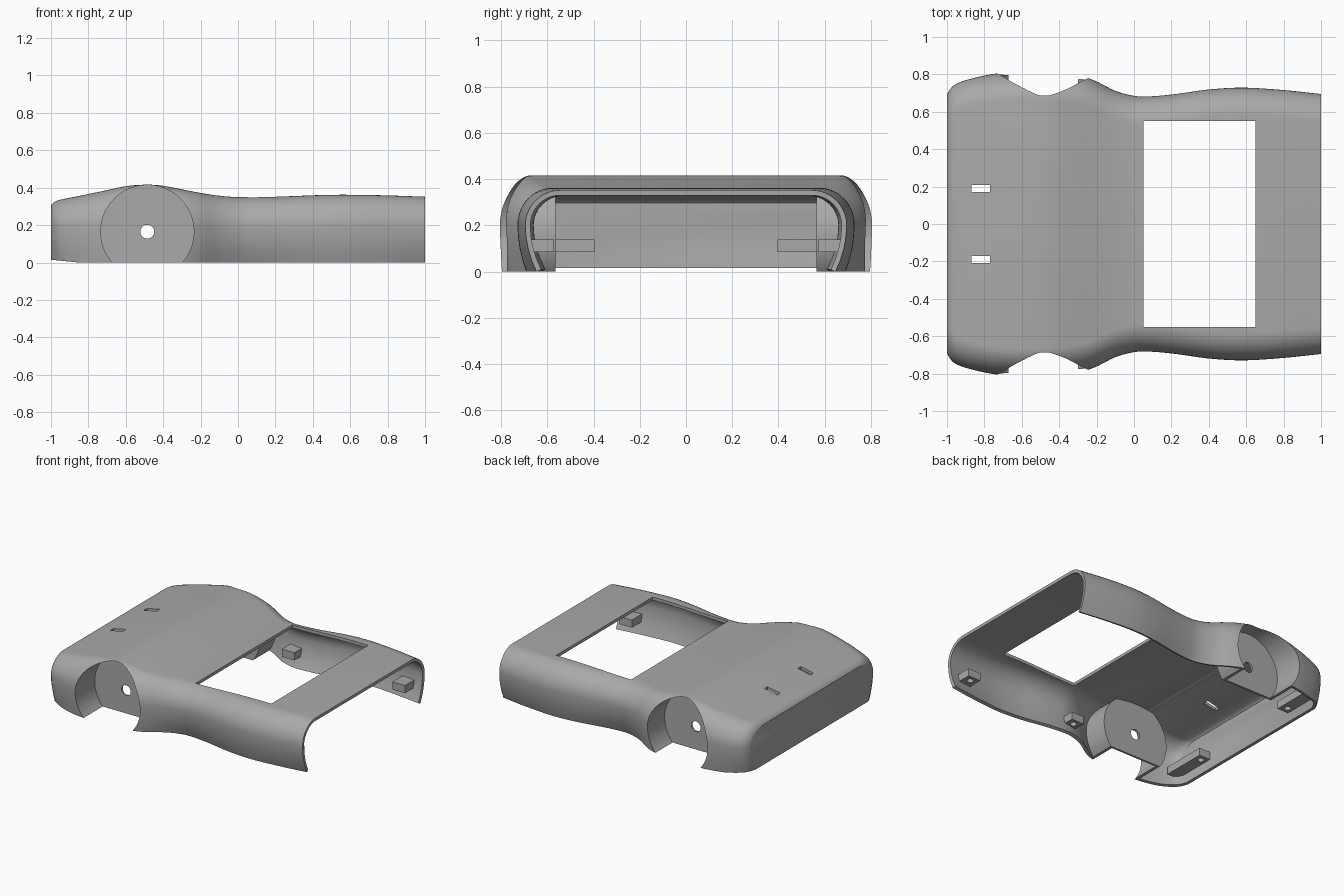
import bpy, bmesh, math
from mathutils import Matrix, Vector

cube = bpy.data.objects.get("Cube")
if cube:
    bpy.data.objects.remove(cube)

grey = bpy.data.materials.new("plain grey")
grey.use_nodes = True
colour = (0.4, 0.4, 0.4, 1)
grey.diffuse_color = colour
grey.node_tree.nodes["Principled BSDF"].inputs["Base Color"].default_value = colour

WALL = 0.022
AXLE_X, AXLE_Z, WELL_R, WELL_Y = -0.485, 0.165, 0.249, 0.58

# Control points along the length: (x, value)
HEIGHT = [(-1, .305), (-.985, .322), (-.95, .336), (-.85, .356), (-.7, .387), (-.6, .408),
          (-.49, .4165), (-.4, .410), (-.2, .372), (-.1, .357), (0, .350), (.2, .352),
          (.5, .362), (.75, .360), (1, .352)]
WIDTH = [(-1, .69), (-.985, .72), (-.95, .75), (-.85, .782), (-.72, .806), (-.5, .815),
         (-.28, .79), (-.2, .762), (-.1, .712), (0, .685), (.06, .681), (.2, .692),
         (.4, .719), (.58, .729), (.8, .716), (1, .695)]


def smooth(points, x):
    """Smooth interpolation through the control points."""
    k = 0
    while k < len(points) - 2 and x > points[k + 1][0]:
        k += 1

    def slope(i):
        a, b = points[max(i - 1, 0)], points[min(i + 1, len(points) - 1)]
        return (b[1] - a[1]) / (b[0] - a[0])
    (x0, v0), (x1, v1) = points[k], points[k + 1]
    d = x1 - x0
    t = (x - x0) / d
    return (v0 * (1 + 2 * t) * (1 - t) ** 2 + v1 * t * t * (3 - 2 * t)
            + d * t * (1 - t) * (slope(k) * (1 - t) - slope(k + 1) * t))


def section(x):
    """Arch-shaped cross-section, from the front foot over the top to the back foot."""
    h, w = smooth(HEIGHT, x), smooth(WIDTH, x)
    base = max(0, -0.85 - x) * 0.1
    tilt = 0.05 - 0.3 * (w - 0.69)
    mid = 0.2
    half = [(w - tilt * (1 - t) ** 2, base + (mid - base) * t) for t in (0, .25, .5, .75)]
    for k in range(13):
        a = math.pi / 2 * k / 12
        half.append((w - 0.15 * (1 - math.cos(a)), mid + (h - mid) * math.sin(a)))
    return [Vector((x, -y, z)) for y, z in half] + [Vector((x, y, z)) for y, z in reversed(half)]


def add_object(name, bm):
    mesh = bpy.data.meshes.new(name)
    bm.to_mesh(mesh)
    bm.free()
    mesh.materials.append(grey)
    obj = bpy.data.objects.new(name, mesh)
    bpy.context.collection.objects.link(obj)
    return obj


def loft(name, closed):
    bm = bmesh.new()
    xs = [-1, -.995, -.985, -.97] + [-0.95 + 1.95 * k / 64 for k in range(65)]
    rings = [[bm.verts.new(p) for p in section(x)] for x in xs]
    for a, b in zip(rings, rings[1:]):
        for j in range(len(a) - 1):
            bm.faces.new((a[j], b[j], b[j + 1], a[j + 1]))
        if closed:
            bm.faces.new((a[-1], b[-1], b[0], a[0]))
    bm.faces.new(rings[0])
    if closed:
        bm.faces.new(rings[-1][::-1])
    return add_object(name, bm)


def box(name, x0, x1, y0, y1, z0, z1):
    bm = bmesh.new()
    size = Matrix.Diagonal((x1 - x0, y1 - y0, z1 - z0, 1))
    place = Matrix.Translation(((x0 + x1) / 2, (y0 + y1) / 2, (z0 + z1) / 2))
    bmesh.ops.create_cube(bm, size=1, matrix=place @ size)
    return add_object(name, bm)


def cylinder(name, centre, radius, depth, axis="Y", sides=96):
    bm = bmesh.new()
    turn = Matrix.Rotation(math.pi / 2, 4, "X") if axis == "Y" else Matrix()
    bmesh.ops.create_cone(bm, cap_ends=True, segments=sides, radius1=radius, radius2=radius,
                          depth=depth, matrix=Matrix.Translation(centre) @ turn)
    return add_object(name, bm)


def boolean(obj, cutter, operation="DIFFERENCE"):
    cutter.hide_render = True
    mod = obj.modifiers.new("cut", "BOOLEAN")
    mod.operation, mod.solver, mod.object = operation, "EXACT", cutter


def finish(obj):
    """Bake the modifiers and shade smooth with sharp edges kept."""
    bpy.context.view_layer.update()
    graph = bpy.context.evaluated_depsgraph_get()
    mesh = bpy.data.meshes.new_from_object(obj.evaluated_get(graph))
    obj.modifiers.clear()
    obj.data = mesh
    bpy.ops.object.select_all(action="DESELECT")
    obj.select_set(True)
    bpy.context.view_layer.objects.active = obj
    bpy.ops.object.shade_smooth_by_angle(angle=math.radians(30))


cutters = []


def cut(obj, cutter, operation="DIFFERENCE"):
    boolean(obj, cutter, operation)
    if cutter not in cutters:
        cutters.append(cutter)


# Outer volume, used to trim the inner parts
volume = loft("volume_cutter", True)

# Shell, open below and at the +x end
shell = loft("body_shell", False)
solid = shell.modifiers.new("thickness", "SOLIDIFY")
solid.thickness, solid.offset = WALL, -1
cut(shell, box("window_cutter", .05, .65, -.55, .55, .2, .6))
parts = [shell]

for side, label in ((-1, "front"), (1, "back")):
    # Slot in the top
    cut(shell, box(label + "_slot_cutter", -.87, -.77, side * .19 - .018, side * .19 + .018, .2, .6))

    # Wheel well: a round cup with an axle hole
    space = cylinder(label + "_well_cutter", (AXLE_X, side * (WELL_Y + .25), AXLE_Z), WELL_R, .5)
    cut(shell, space)
    depth = .4
    well = cylinder(label + "_wheel_well", (AXLE_X, side * (WELL_Y - .015 + depth / 2), AXLE_Z),
                    WELL_R + .016, depth)
    cut(well, space)
    cut(well, cylinder(label + "_axle_cutter", (AXLE_X, side * .58, AXLE_Z), .037, .2, sides=32))
    cut(well, volume, "INTERSECT")
    parts.append(well)

    # Screw mounts inside the walls
    for name, x0, x1, inner in (("end", -.985, -.89, .395), ("middle", -.05, .05, .57),
                                ("open_end", .83, .93, .57)):
        y0, y1 = sorted((side * inner, side * .72))
        mount = box(f"{label}_{name}_mount", x0, x1, y0, y1, .085, .14)
        spot = ((x0 + x1) / 2, side * (inner + .045), .085)
        cut(mount, cylinder(f"{label}_{name}_screw_cutter", spot, .022, .08, "Z", 24))
        cut(mount, volume, "INTERSECT")
        parts.append(mount)

for part in parts:
    finish(part)
for cutter in cutters:
    bpy.data.objects.remove(cutter)
